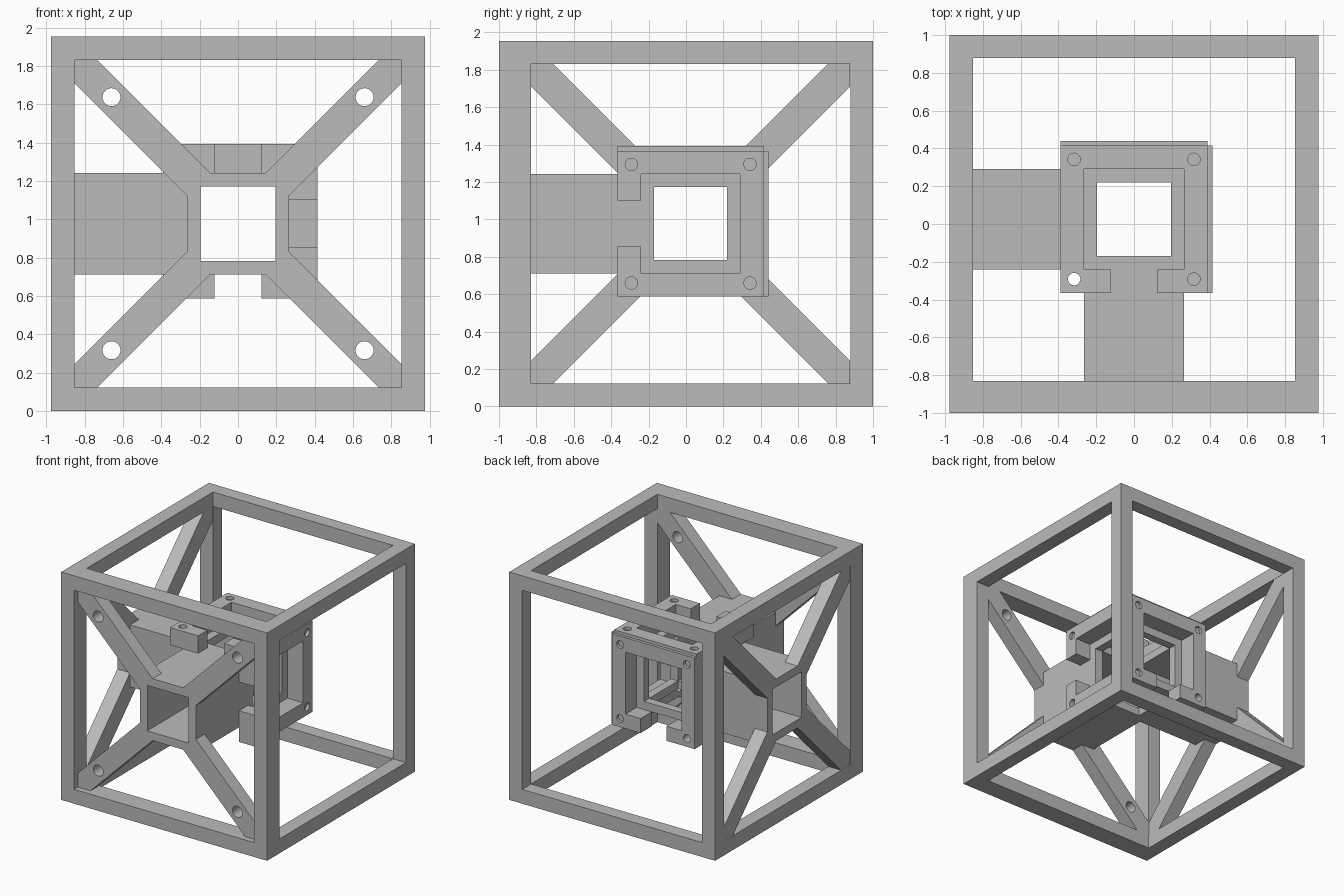
import bpy, bmesh, math

if "Cube" in bpy.data.objects:
    bpy.data.objects.remove(bpy.data.objects["Cube"])

GRAY = (0.5, 0.5, 0.5, 1)
mat = bpy.data.materials.new("light_gray")
mat.use_nodes = True
mat.diffuse_color = GRAY
mat.node_tree.nodes["Principled BSDF"].inputs["Base Color"].default_value = GRAY

CENTER = (0, 0.025, 0.977)   # middle of the core
BAY = 0.853                  # half width of the frame opening
TUBE = 0.265                 # half width of the tube, outside
BORE = 0.195                 # half width of the tube, inside


def finish(name, bm):
    bmesh.ops.remove_doubles(bm, verts=bm.verts, dist=0.0001)
    bmesh.ops.recalc_face_normals(bm, faces=bm.faces)
    mesh = bpy.data.meshes.new(name)
    bm.to_mesh(mesh)
    bm.free()
    mesh.materials.append(mat)
    mesh.shade_smooth()
    mesh.set_sharp_from_angle(angle=math.radians(30))
    obj = bpy.data.objects.new(name, mesh)
    bpy.context.collection.objects.link(obj)
    return obj


def square(h):
    return [(-h, -h), (h, -h), (h, h), (-h, h)]


def circle(u, v, r, n=24):
    return [(u + r * math.cos(math.tau * i / n), v + r * math.sin(math.tau * i / n))
            for i in range(n)]


def plate(name, loops, axes, lo, hi):
    """Extrude outlines (with holes) centred on the core; axes = (u, v, depth)."""
    curve = bpy.data.curves.new(name, "CURVE")
    curve.dimensions = "2D"
    curve.fill_mode = "BOTH"
    curve.extrude = (hi - lo) / 2
    for loop in loops:
        spline = curve.splines.new("POLY")
        spline.points.add(len(loop) - 1)
        for point, (u, v) in zip(spline.points, loop):
            point.co = (u, v, 0, 1)
        spline.use_cyclic_u = True
    temp = bpy.data.objects.new(name + "_outline", curve)
    bpy.context.collection.objects.link(temp)
    bpy.context.view_layer.update()
    flat = bpy.data.meshes.new_from_object(
        temp.evaluated_get(bpy.context.evaluated_depsgraph_get()))
    bm = bmesh.new()
    bm.from_mesh(flat)
    bpy.data.objects.remove(temp)
    bpy.data.meshes.remove(flat)
    u, v, w = ("xyz".index(a) for a in axes)
    for vert in bm.verts:
        a, b, c = vert.co
        vert.co[u] = a + CENTER[u]
        vert.co[v] = b + CENTER[v]
        vert.co[w] = c + (lo + hi) / 2
    return finish(name, bm)


def cage(name, outer, inner, front, front_in, back_in, back):
    """Open box of bars: front ring, back ring and four rails between."""
    ring = [square(outer), square(inner)]
    plate(name + "_front_ring", ring, "xzy", front, front_in)
    plate(name + "_back_ring", ring, "xzy", back_in, back)
    for side, sx in (("left", 1), ("right", -1)):
        for level, sz in (("top", 1), ("bottom", -1)):
            rail = [(sx * a, sz * b) for a, b in
                    ((inner, inner), (outer, inner), (outer, outer), (inner, outer))]
            plate(f"{name}_{side}_{level}_rail", [rail], "xzy", front_in, back_in)


def brace(name, axes, lo, hi, hole):
    """Four diagonal arms from the frame corners to the tube."""
    w = 0.12
    arm = [(BAY, BAY), (BAY - w, BAY), (TUBE - w, TUBE),
           (TUBE, TUBE), (TUBE, TUBE - w), (BAY, BAY - w)]
    loops = [arm] + ([circle(0.66, 0.66, 0.047)] if hole else [])
    for i, (su, sv) in enumerate(((1, 1), (-1, 1), (-1, -1), (1, -1))):
        plate(f"{name}_arm_{i + 1}",
              [[(su * a, sv * b) for a, b in loop] for loop in loops], axes, lo, hi)


# Outer cube frame, with a deeper front ring
cage("frame", 0.976, BAY, -1.0, -0.83, 0.88, 1.0)

# Hollow core with square openings on every side
cy = CENTER[1]
cage("core", TUBE, BORE, cy - TUBE, cy - BORE, cy + BORE, cy + TUBE)

# Square tubes running from the braced faces to the core
wall = [square(TUBE), square(BORE)]
plate("front_tube", wall, "xzy", -0.95, cy - TUBE)
plate("right_tube", wall, "yzx", -0.975, -TUBE)

# Diagonal braces: drilled and set back at the front, flush on the right
brace("front_brace", "xzy", -0.95, -0.83, True)
brace("right_brace", "yzx", -0.975, -0.855, False)

# C-shaped mounting flanges with four screw holes each
R, GAP, SCREW = 0.39, 0.123, 0.317
half = [(GAP, -R), (R, -R), (R, R)]
inside = [(TUBE, TUBE), (TUBE, -TUBE), (GAP, -TUBE)]
outline = (half + [(-a, b) for a, b in reversed(half)]
           + [(-a, b) for a, b in reversed(inside)] + inside)
flange = [outline] + [circle(a, b, 0.033) for a, b in square(SCREW)]
for name, axes in (("top_flange", "xyz"), ("left_flange", "zyx"), ("back_flange", "xzy")):
    mid = CENTER["xyz".index(axes[2])]
    plate(name, flange, axes, mid + TUBE, mid + 0.415)
